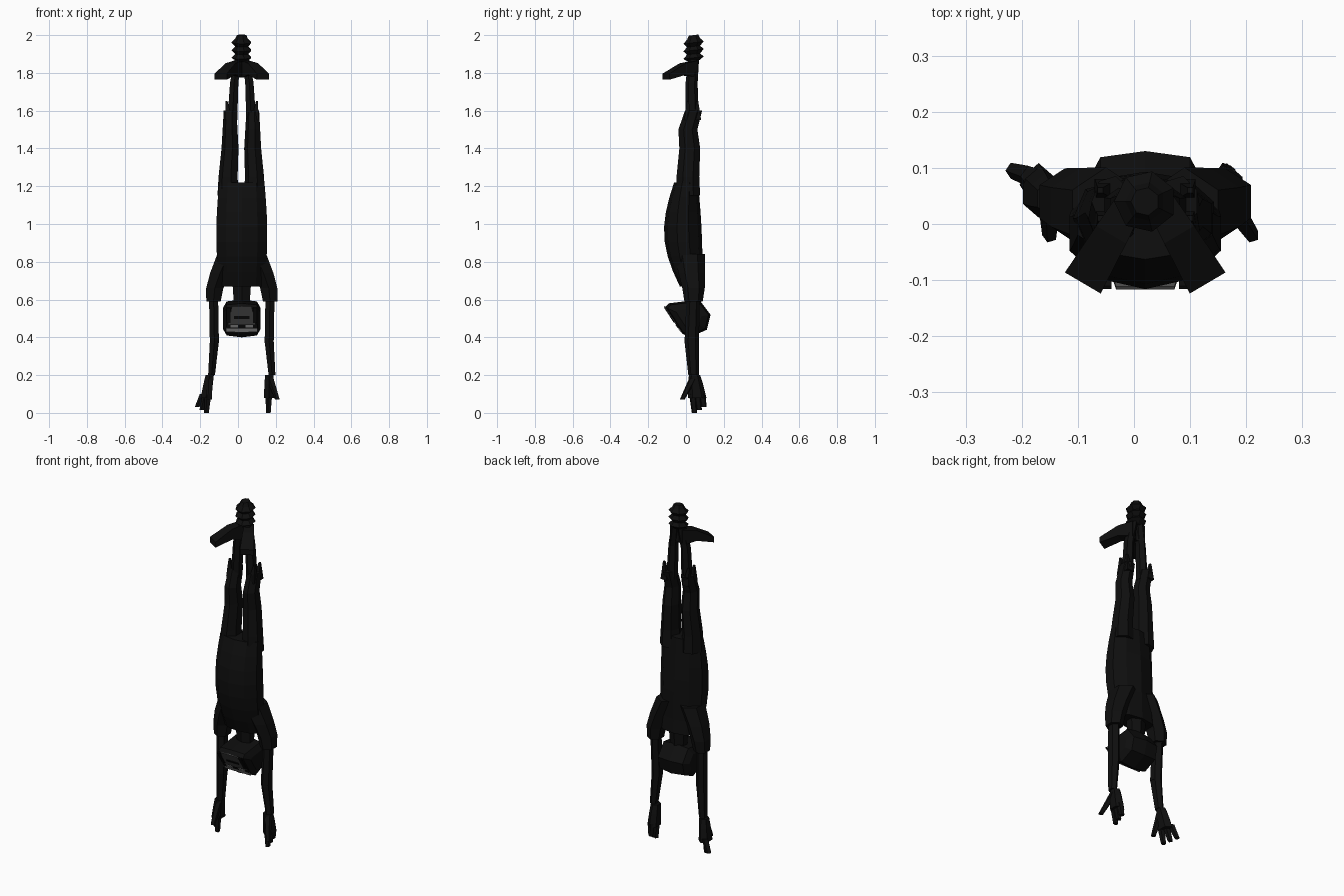
import bpy, bmesh
from math import cos, sin, pi
from mathutils import Vector

cube = bpy.data.objects.get("Cube")
if cube:
    bpy.data.objects.remove(cube)

X_AXIS, Y_AXIS, Z_AXIS = Vector((1, 0, 0)), Vector((0, 1, 0)), Vector((0, 0, 1))
MIDDLE = 0.02  # the body hangs slightly off centre


def material(name, value):
    mat = bpy.data.materials.new(name)
    mat.use_nodes = True
    mat.diffuse_color = (value, value, value, 1)
    shader = mat.node_tree.nodes["Principled BSDF"]
    shader.inputs["Base Color"].default_value = mat.diffuse_color
    shader.inputs["Roughness"].default_value = 0.9
    return mat


black = material("near black", 0.0045)
grey = material("dark grey", 0.08)
pale = material("pale grey", 0.3)


def skin(name, rings, mat=black):
    """Bridge closed rings of points and cap both ends."""
    bm = bmesh.new()
    rows = [[bm.verts.new(point) for point in ring] for ring in rings]
    for lower, upper in zip(rows, rows[1:]):
        for i in range(len(lower)):
            bm.faces.new((lower[i - 1], lower[i], upper[i], upper[i - 1]))
    bm.faces.new(rows[0])
    bm.faces.new(rows[-1])
    bmesh.ops.recalc_face_normals(bm, faces=bm.faces)
    mesh = bpy.data.meshes.new(name)
    bm.to_mesh(mesh)
    bm.free()
    mesh.materials.append(mat)
    bpy.context.collection.objects.link(bpy.data.objects.new(name, mesh))


def ring(centre, width, depth, sides=6, across=X_AXIS, along=Y_AXIS):
    """Polygon with flat sides reaching the given half sizes."""
    reach = 1 / cos(pi / sides)
    angles = [2 * pi * (i + 0.5) / sides for i in range(sides)]
    return [Vector(centre) + across * width * reach * cos(a) + along * depth * reach * sin(a)
            for a in angles]


def taper(name, path, start, end, **shape):
    """Sweep a ring along a path while its half sizes change evenly."""
    first, last = Vector(start), Vector(end)
    rings = []
    for i, point in enumerate(path):
        size = first.lerp(last, i / (len(path) - 1))
        rings.append(ring(point, size.x, size.y, **shape))
    skin(name, rings)


# Jacket and hips, bulging forward at the belly
torso = []
steps = 7
for i in range(steps + 1):
    t = i / steps
    bulge = sin(pi * t)
    centre = (MIDDLE, 0.03 * t ** 3 - 0.02 * bulge, 1.22 - 0.55 * t)
    torso.append(ring(centre, 0.12 + 0.015 * bulge, 0.06 + 0.035 * bulge, sides=10))
skin("torso", torso)
taper("neck", [(MIDDLE, 0.04, 0.7), (MIDDLE, 0.04, 0.55)], (0.05, 0.04), (0.04, 0.03))

for side, s in (("right", -1), ("left", 1)):
    def at(out, y, z):
        return Vector((MIDDLE + s * out, y, z))

    # Trouser leg with torn cuff points
    taper(side + "_trouser_leg",
          [at(0.07, 0.01, 1.15), at(0.07, 0.01, 1.25), at(0.06, 0.02, 1.4),
           at(0.06, 0.01, 1.5), at(0.06, 0.04, 1.6)],
          (0.053, 0.06), (0.032, 0.042), sides=7)
    for y in (0.01, 0.06):
        taper(side + "_torn_cuff", [at(0.07, y, 1.55), at(0.08, y, 1.65)],
              (0.02, 0.02), (0.005, 0.005), sides=4)

    # Bare ankle and foot, toes turned out
    taper(side + "_ankle",
          [at(0.05, 0.03, 1.55), at(0.04, 0.03, 1.75), at(0.02, 0.04, 1.87)],
          (0.026, 0.03), (0.018, 0.025))
    ahead = Vector((s * 0.5, -0.85, 0)).normalized()
    heel = at(0.02, 0.05, 1.82)
    taper(side + "_foot", [heel, heel + ahead * 0.08, heel + ahead * 0.18 - Z_AXIS * 0.04],
          (0.025, 0.045), (0.037, 0.016),
          sides=4, across=ahead.cross(Z_AXIS), along=Z_AXIS)

    # Loose sleeve and thin arm
    taper(side + "_sleeve",
          [at(0.07, 0.02, 0.84), at(0.115, 0.03, 0.74), at(0.143, 0.04, 0.66),
           at(0.15, 0.04, 0.59)],
          (0.06, 0.07), (0.038, 0.042))
    taper(side + "_arm", [at(0.15, 0.04, 0.65), at(0.145, 0.03, 0.37)],
          (0.024, 0.03), (0.024, 0.033))
    wrist = at(0.16, 0.04, 0.2)
    taper(side + "_forearm", [at(0.145, 0.03, 0.38), wrist], (0.024, 0.033), (0.018, 0.024))

# Hands: the right fingers fan outward, the left thumb sticks out
for side, wrist_x, fan, thumb_out in (("right", -0.15, -0.025, 0), ("left", 0.165, 0, 0.045)):
    wrist = Vector((wrist_x, 0.045, 0.2))
    palm = wrist + Vector((fan * 0.8, 0.015, -0.12))
    taper(side + "_palm", [wrist, wrist.lerp(palm, 0.4), palm], (0.022, 0.026), (0.028, 0.042))
    for i in (-1, 0, 1):
        knuckle = palm + Vector((fan * i / 2, 0.025 * i, 0.02))
        tip = Vector((wrist_x - 0.003 + fan * (1.5 + i), 0.07 + 0.025 * i, 0.015 * (i + 1)))
        taper(side + "_finger", [knuckle, tip], (0.016, 0.016), (0.011, 0.012), sides=5)
    thumb = wrist + Vector((thumb_out, -0.065, -0.13))
    taper(side + "_thumb", [wrist, wrist.lerp(thumb, 0.5), thumb],
          (0.018, 0.018), (0.011, 0.011), sides=5)

# Rope wound above the feet, wide and narrow by turns
slope = Vector((0, 1, 0.12)).normalized()
coils = []
for i in range(8):
    radius = 0.05 if i % 2 else 0.032
    if i in (0, 7):
        radius = 0.023
    coils.append(ring((MIDDLE, 0.04, 1.86 + MIDDLE * i), radius, radius, sides=7, along=slope))
skin("rope_binding", coils)

# Head: side profile swept across, narrowing at the ears
profile = [(-0.11, 0.56), (-0.09, 0.58), (0.07, 0.6), (0.13, 0.52),
           (0.11, 0.44), (0.02, 0.4), (-0.02, 0.42)]
head_centre = Vector((0, MIDDLE, 0.5))
skin("head", [[head_centre.lerp(Vector((0, y, z)), scale) + X_AXIS * (MIDDLE + x)
               for y, z in profile]
              for x, scale in ((-0.1, 0.55), (-0.08, 0.9), (0, 1), (0.08, 0.9), (0.1, 0.55))])


# Thin face plates lying on the sloped front of the head
def plate(name, mat, top, low, half, lift=0.004, x=MIDDLE, flare=1):
    outward = Vector((0, -0.85, -0.53))
    corners = [(top, -half), (top, half), (low, half * flare), (low, -half * flare)]
    flat = [Vector((x + dx, (0.56 - z) * 0.65 - 0.11, z)) for z, dx in corners]
    skin(name, [[p + outward * offset for p in flat] for offset in (lift - 0.006, lift)], mat)


plate("face", grey, 0.565, 0.47, 0.052, flare=1.4)
plate("mouth", black, 0.515, 0.5, 0.04, lift=0.006)
plate("brow_band", black, 0.47, 0.45, 0.082)
plate("pale_band", pale, 0.45, 0.43, 0.083)
for s in (-1, 1):
    plate("cheek_edge", black, 0.56, 0.48, 0.01, lift=0.007, x=MIDDLE + s * 0.07)
    plate("eye", pale, 0.468, 0.455, 0.02, lift=0.006, x=MIDDLE + s * 0.04)
